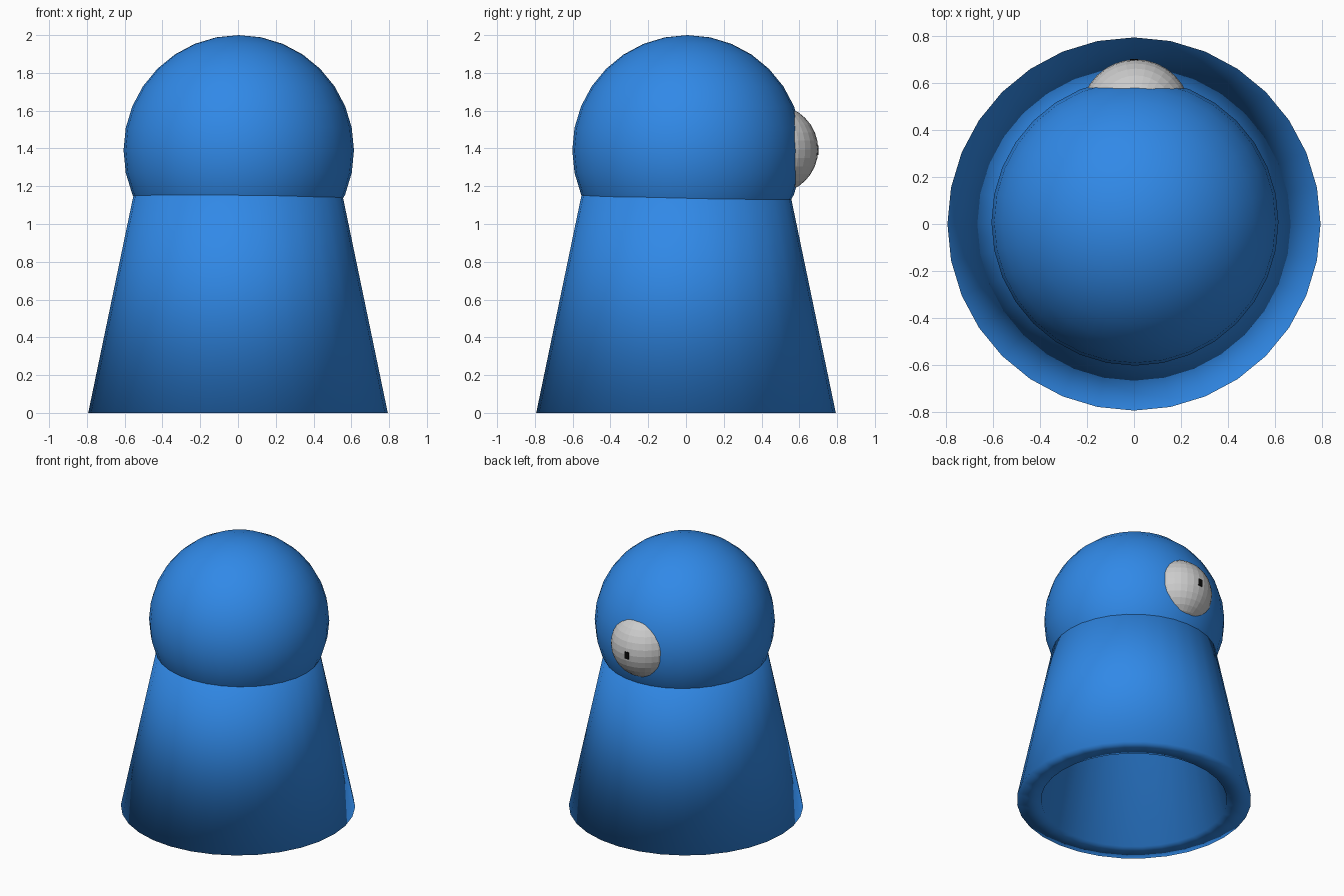
import bpy, bmesh, math

if "Cube" in bpy.data.objects:
    bpy.data.objects.remove(bpy.data.objects["Cube"])

SIDES = 32


def material(name, color):
    m = bpy.data.materials.new(name)
    m.diffuse_color = color
    m.use_nodes = True
    m.node_tree.nodes["Principled BSDF"].inputs["Base Color"].default_value = m.diffuse_color
    return m


blue = material("blue", (0.03, 0.25, 0.8, 1))
black = material("black", (0.003, 0.003, 0.003, 1))


def lathe(name, profile):
    """Revolve an open (radius, z) profile around the z axis and cap both ends."""
    bm = bmesh.new()
    rings = []
    for r, z in profile:
        rings.append([bm.verts.new((r * math.sin(a), r * math.cos(a), z))
                      for a in (2 * math.pi * i / SIDES for i in range(SIDES))])
    for ring, nxt in zip(rings, rings[1:]):
        for i in range(SIDES):
            j = (i + 1) % SIDES
            bm.faces.new((ring[i], ring[j], nxt[j], nxt[i]))
    bm.faces.new(rings[0])
    bm.faces.new(rings[-1])
    bmesh.ops.recalc_face_normals(bm, faces=bm.faces)
    mesh = bpy.data.meshes.new(name)
    bm.to_mesh(mesh)
    bm.free()
    obj = bpy.data.objects.new(name, mesh)
    bpy.context.collection.objects.link(obj)
    return obj


def ball(name, radius, location):
    bpy.ops.mesh.primitive_uv_sphere_add(segments=SIDES, ring_count=16,
                                         radius=radius, location=location)
    bpy.context.object.name = name
    return bpy.context.object


# Tapered body: flat top inside the head, deep cavity underneath, fully smooth
body = lathe("body", [(0.508, 1.37), (0.793, 0), (0.63, 0), (0.47, 0.78)])
body.data.shade_smooth()
body.data.materials.append(blue)

# Round head resting in the top of the body
head = ball("head", 0.61, (0.004, 0.008, 1.39))
head.data.shade_smooth()
head.data.materials.append(blue)

# Single faceted eye on the back of the head
ball("eye", 0.235, (0.008, 0.465, 1.395))

# Small upright pupil, flush with the front of the eye
bpy.ops.mesh.primitive_cube_add(size=1, location=(0, 0.696, 1.39))
pupil = bpy.context.object
pupil.name = "pupil"
pupil.scale = (0.034, 0.01, 0.052)
pupil.data.materials.append(black)
